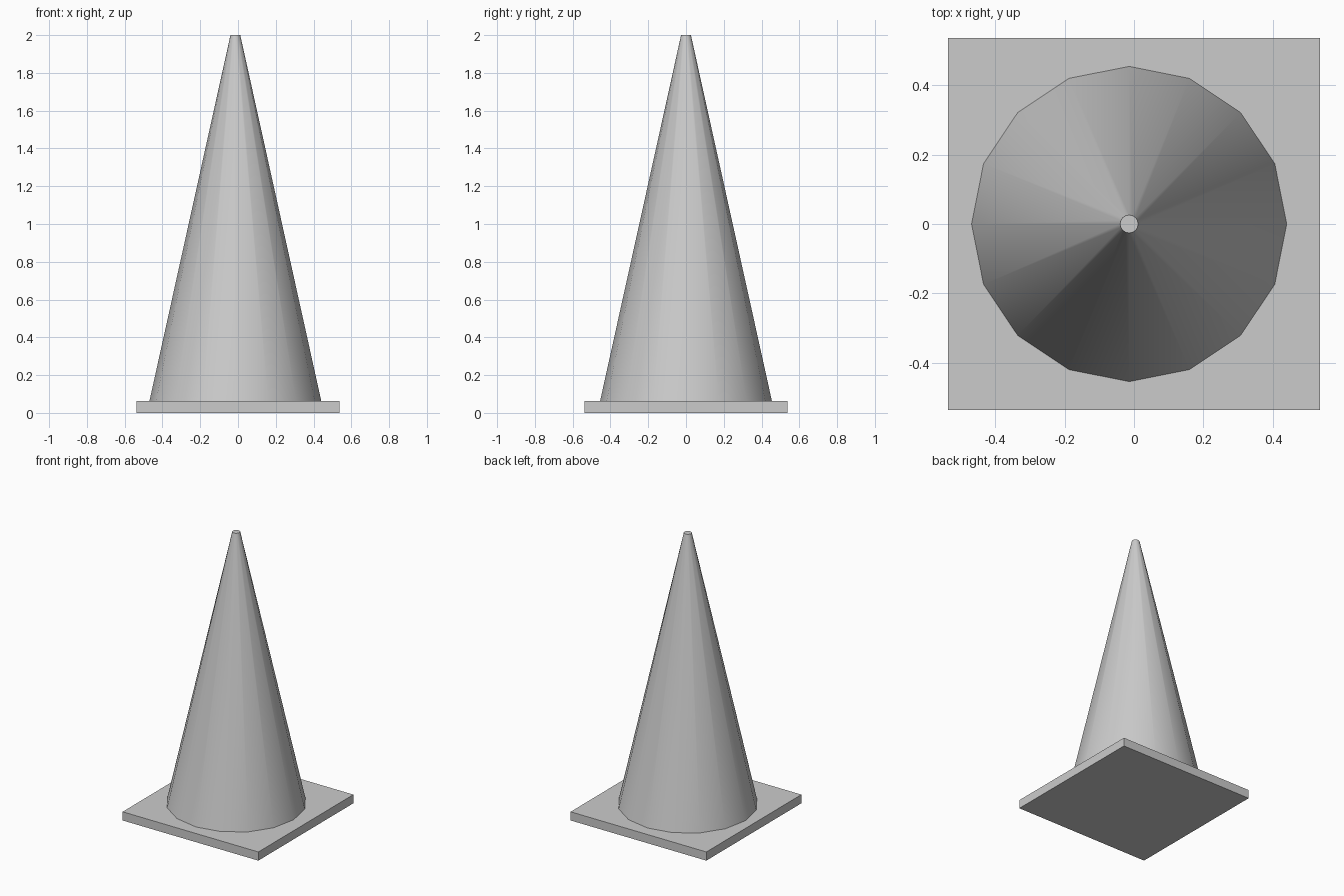
import bpy
import math

if "Cube" in bpy.data.objects:
    bpy.data.objects.remove(bpy.data.objects["Cube"])

BASE_H = 0.062
TOP_Z = 2.0

# Square base plate
bpy.ops.mesh.primitive_cube_add(size=1, location=(0, 0, BASE_H / 2))
base = bpy.context.object
base.name = "base_plate"
base.scale = (1.074, 1.074, BASE_H)
bpy.ops.object.transform_apply(location=False, rotation=False, scale=True)

# 16-sided tapered cone, slightly off centre, with a small flat tip
bpy.ops.mesh.primitive_cone_add(
    vertices=16, radius1=0.455, radius2=0.026, depth=TOP_Z - BASE_H,
    location=(-0.014, 0, (TOP_Z + BASE_H) / 2),
    rotation=(0, 0, math.pi / 2))
cone = bpy.context.object
cone.name = "cone_body"
bpy.ops.object.shade_smooth_by_angle(angle=math.radians(35))
